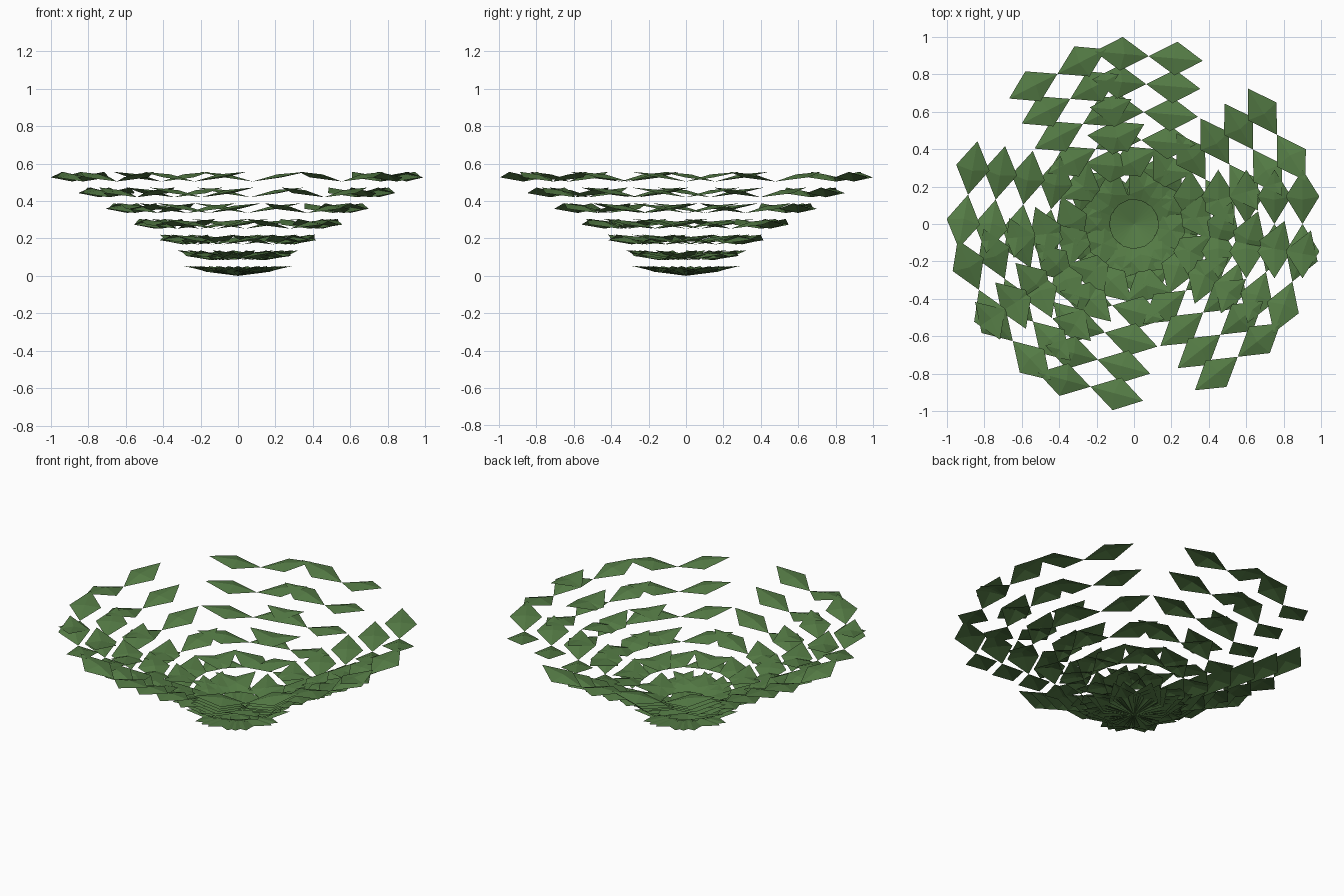
import bpy, bmesh
from math import radians, cos, sin, tau
from mathutils import Matrix

if "Cube" in bpy.data.objects:
    bpy.data.objects.remove(bpy.data.objects["Cube"])

green = bpy.data.materials.new("leaf_green")
green.diffuse_color = (0.09, 0.2, 0.06, 1)
green.use_nodes = True
green.node_tree.nodes["Principled BSDF"].inputs["Base Color"].default_value = green.diffuse_color

ANGLES = [0, 32, 85, 117, 170, 203, 224, 255, 308, 340]
PAIRS, STEP_R, STEP_Z = 7, 0.15, 0.084


def finish(name, bm):
    me = bpy.data.meshes.new(name)
    bm.to_mesh(me)
    bm.free()
    me.materials.append(green)
    ob = bpy.data.objects.new(name, me)
    bpy.context.collection.objects.link(ob)
    return ob


def add_leaflet(bm, matrix):
    # folded diamond: base, two sides, tip and a raised middle
    pts = [(0, 0, 0), (0.147, -0.09, 0.022), (0.29, 0, 0.052),
           (0.147, 0.09, 0.022), (0.13, 0, 0.038)]
    v = [bm.verts.new(matrix @ Matrix.Translation(p) @ Matrix.Identity(4).to_translation()) for p in pts]
    for i in range(4):
        bm.faces.new((v[i], v[(i + 1) % 4], v[4]))


# fronds: rising rows of leaflet pairs, set sideways to the frond
for n, a in enumerate(ANGLES):
    bm = bmesh.new()
    for k in range(PAIRS):
        for side in (-90, 90):
            m = (Matrix.Rotation(radians(a), 4, 'Z')
                 @ Matrix.Translation((STEP_R * k, 0, STEP_Z * k))
                 @ Matrix.Rotation(radians(side), 4, 'Z'))
            add_leaflet(bm, m)
    finish(f"frond_{n + 1}", bm)

# crown: small round heart of the plant
bm = bmesh.new()
rim = [bm.verts.new((0.127 * cos(tau * i / 32), 0.127 * sin(tau * i / 32), 0.037)) for i in range(32)]
tip = bm.verts.new((0, 0, 0.005))
for i in range(32):
    bm.faces.new((rim[i], rim[(i + 1) % 32], tip))
finish("crown", bm)
